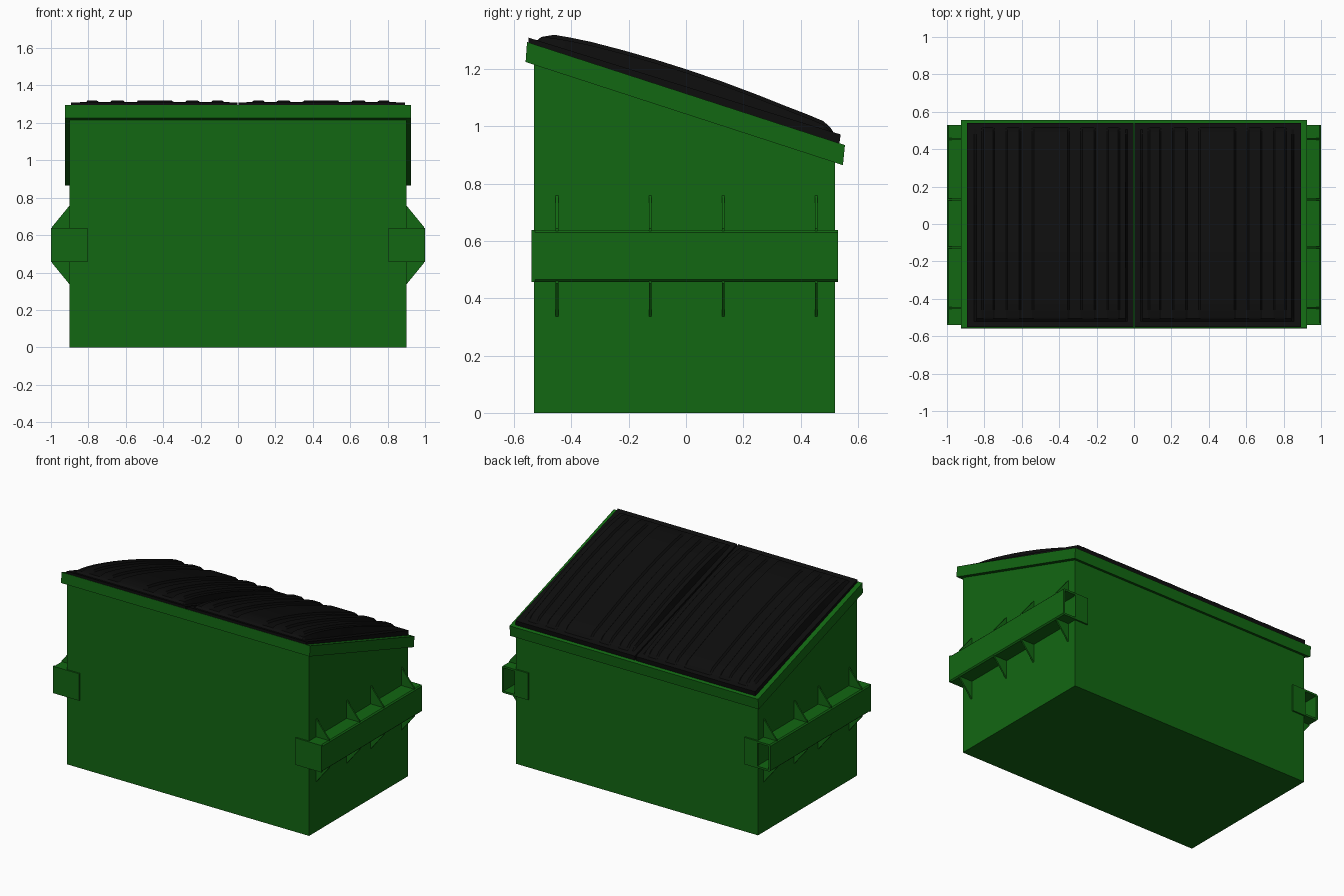
import bpy, bmesh, math

if "Cube" in bpy.data.objects:
    bpy.data.objects.remove(bpy.data.objects["Cube"])


def material(name, rgb):
    m = bpy.data.materials.new(name)
    m.diffuse_color = (*rgb, 1)
    m.use_nodes = True
    m.node_tree.nodes["Principled BSDF"].inputs["Base Color"].default_value = m.diffuse_color
    return m


GREEN = material("green_paint", (0.006, 0.135, 0.006))
BLACK = material("black_plastic", (0.004, 0.004, 0.004))


def finish(name, bm, mat, mirror=False):
    bmesh.ops.recalc_face_normals(bm, faces=bm.faces)
    me = bpy.data.meshes.new(name)
    bm.to_mesh(me)
    bm.free()
    me.materials.append(mat)
    ob = bpy.data.objects.new(name, me)
    bpy.context.collection.objects.link(ob)
    if mirror:
        ob.modifiers.new("mirror", "MIRROR")
    return ob


def prism(name, profile, axis, a, b, mirror=False):
    """Extrude a profile along x (points are y,z) or y (points are x,z)."""
    bm = bmesh.new()
    place = (lambda p, t: (t, *p)) if axis == "x" else (lambda p, t: (p[0], t, p[1]))
    face = bm.faces.new([bm.verts.new(place(p, a)) for p in profile])
    new = bmesh.ops.extrude_face_region(bm, geom=[face])["geom"]
    shift = (b - a, 0, 0) if axis == "x" else (0, b - a, 0)
    bmesh.ops.translate(bm, vec=shift, verts=[v for v in new if isinstance(v, bmesh.types.BMVert)])
    return finish(name, bm, GREEN, mirror)


def rect(x0, x1, z0, z1):
    return [(x0, z0), (x1, z0), (x1, z1), (x0, z1)]


def slope(y):
    return 1.115 - 0.324 * y


# Body and sloping rim
prism("body", [(-0.53, 0), (0.52, 0), (0.52, 0.90), (-0.53, 1.25)], "x", -0.9, 0.9)
prism("rim", [(-0.56, 1.225), (0.548, 0.865), (0.555, 0.935), (-0.555, 1.295)], "x", -0.925, 0.925)

# Fork pockets: open channel, closed front plate, back tab
Z0, Z1, W, B = 0.457, 0.638, 0.013, 0.008
channel = [(0.895, Z0), (1 - B, Z0), (1, Z0 + B), (1, Z1 - B), (1 - B, Z1), (0.895, Z1),
           (0.895, Z1 - W), (1 - W, Z1 - W), (1 - W, Z0 + W), (0.895, Z0 + W)]
prism("fork_pocket", channel, "y", -0.535, 0.53, True)
prism("pocket_front_plate", rect(0.805, 1.0, Z0, Z1), "y", -0.54, -0.528, True)
prism("pocket_back_tab", rect(0.805, 0.905, Z0, Z1), "y", 0.515, 0.53, True)

# Triangular gussets above and below the pockets
for i, y in enumerate((-0.45, -0.125, 0.13, 0.455)):
    prism(f"gusset_upper_{i}", [(0.895, 0.765), (0.895, Z1 - 0.005), (0.995, Z1 - 0.005), (0.995, Z1 + 0.005)],
          "y", y - 0.005, y + 0.005, True)
    prism(f"gusset_lower_{i}", [(0.895, 0.33), (0.995, Z0 - 0.005), (0.995, Z0 + 0.005), (0.895, Z0 + 0.005)],
          "y", y - 0.005, y + 0.005, True)

# Domed lids: flange, dome and lengthwise ribs as a height grid
DOME = [(-0.55, 0.017), (-0.52, 0.017), (-0.505, 0.034), (-0.46, 0.056), (-0.40, 0.065), (-0.33, 0.073),
        (-0.22, 0.080), (-0.11, 0.084), (0, 0.085), (0.12, 0.083), (0.24, 0.077), (0.35, 0.069),
        (0.43, 0.064), (0.48, 0.059), (0.505, 0.044), (0.515, 0.030), (0.54, 0.032)]
RIBS = [(0.08, 0.14), (0.21, 0.28), (0.35, 0.54), (0.61, 0.68), (0.75, 0.81)]
# columns: (x, dome share, rib share)
cols = [(0.004, 0, 0), (0.036, 0, 0), (0.046, 1, 0)]
for a, b in RIBS:
    cols += [(a - 0.005, 1, 0), (a + 0.005, 1, 1), (b - 0.005, 1, 1), (b + 0.005, 1, 0)]
cols += [(0.842, 1, 0), (0.855, 0, 0), (0.892, 0, 0)]

bm = bmesh.new()
grid = []
for y, h in DOME:
    flange = 0.017 + 0.015 * (y + 0.55) / 1.09
    row = []
    for x, d, r in cols:
        top = h - 0.012 * (1 - r) if h > 0.04 else h
        row.append(bm.verts.new((x, y, slope(y) + (max(top, flange) if d else flange))))
    grid.append(row)
for r0, r1 in zip(grid, grid[1:]):
    for i in range(len(cols) - 1):
        bm.faces.new((r0[i], r0[i + 1], r1[i + 1], r1[i]))
edge = [e for e in bm.edges if e.is_boundary]
skirt = bmesh.ops.extrude_edge_only(bm, edges=edge)["geom"]
for v in skirt:
    if isinstance(v, bmesh.types.BMVert):
        v.co.z = slope(v.co.y) - 0.003
        if v.co.y > 0.53:
            v.co.y = 0.535
lid = finish("lid", bm, BLACK, True)
bpy.context.view_layer.objects.active = lid
lid.select_set(True)
bpy.ops.object.shade_smooth_by_angle(angle=math.radians(20))
